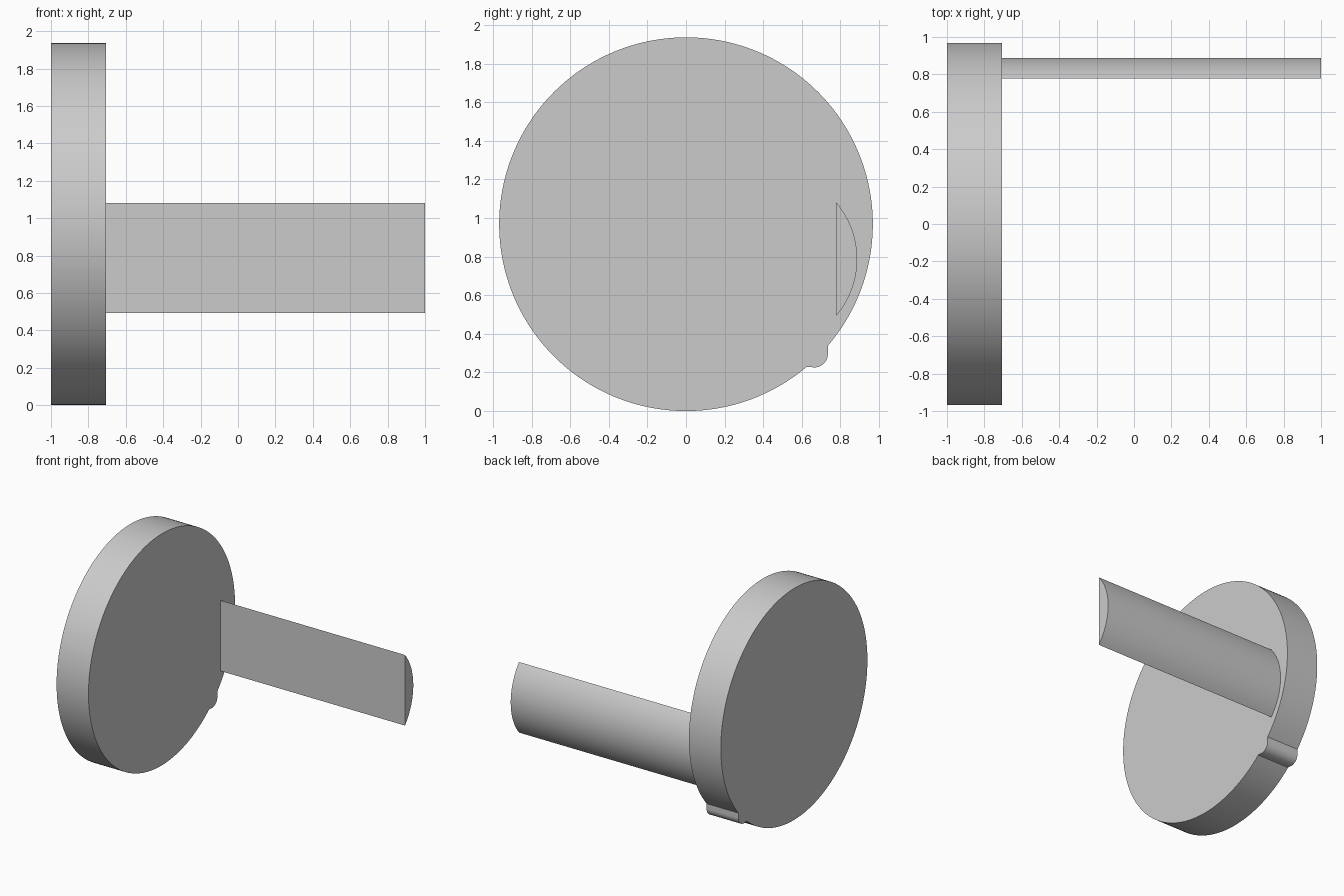
import bpy
import bmesh
from math import sin, cos, radians, atan2, sqrt, asin

cube = bpy.data.objects.get("Cube")
if cube:
    bpy.data.objects.remove(cube, do_unlink=True)

grey = bpy.data.materials.new("light_grey")
grey.use_nodes = True
colour = (0.6, 0.6, 0.6, 1)
grey.diffuse_color = colour
grey.node_tree.nodes["Principled BSDF"].inputs["Base Color"].default_value = colour


def arc(cy, cz, r, a0, a1, n):
    """Points on an arc in the YZ plane, angles in radians."""
    angles = [a0 + (a1 - a0) * i / n for i in range(n + 1)]
    return [(cy + r * cos(a), cz + r * sin(a)) for a in angles]


def extrude_x(name, outline, x0, x1):
    """Solid made by sweeping a YZ outline from x0 to x1."""
    bm = bmesh.new()
    face = bm.faces.new([bm.verts.new((x0, y, z)) for y, z in outline])
    swept = bmesh.ops.extrude_face_region(bm, geom=[face], use_keep_orig=True)
    moved = [g for g in swept["geom"] if isinstance(g, bmesh.types.BMVert)]
    bmesh.ops.translate(bm, verts=moved, vec=(x1 - x0, 0, 0))
    bmesh.ops.recalc_face_normals(bm, faces=bm.faces)
    mesh = bpy.data.meshes.new(name)
    bm.to_mesh(mesh)
    bm.free()
    mesh.materials.append(grey)
    obj = bpy.data.objects.new(name, mesh)
    bpy.context.collection.objects.link(obj)
    bpy.ops.object.select_all(action="DESELECT")
    obj.select_set(True)
    bpy.context.view_layer.objects.active = obj
    bpy.ops.object.shade_smooth_by_angle(angle=radians(30))
    return obj


# Round plate with a small rounded locating tab on its rim
R = 0.968
tab_y, tab_z, tab_r = 0.665, 0.296, 0.07
side_y, inner_y = tab_y + tab_r, 0.624
start = -atan2(sqrt(R**2 - side_y**2), side_y)
end = radians(360) - atan2(sqrt(R**2 - inner_y**2), inner_y)
outline = arc(0, R, R, start, end, 160)
outline += arc(tab_y, tab_z, tab_r, radians(-105), 0, 14)
extrude_x("round_plate", outline, -1, -0.705)

# Shaft with a segment cross-section: flat front, curved back
flat_y, back_y, mid_z, half = 0.777, 0.887, 0.787, 0.295
sag = back_y - flat_y
radius = (half**2 + sag**2) / (2 * sag)
sweep = asin(half / radius)
extrude_x("shaft", arc(back_y - radius, mid_z, radius, -sweep, sweep, 32), -0.705, 1)
